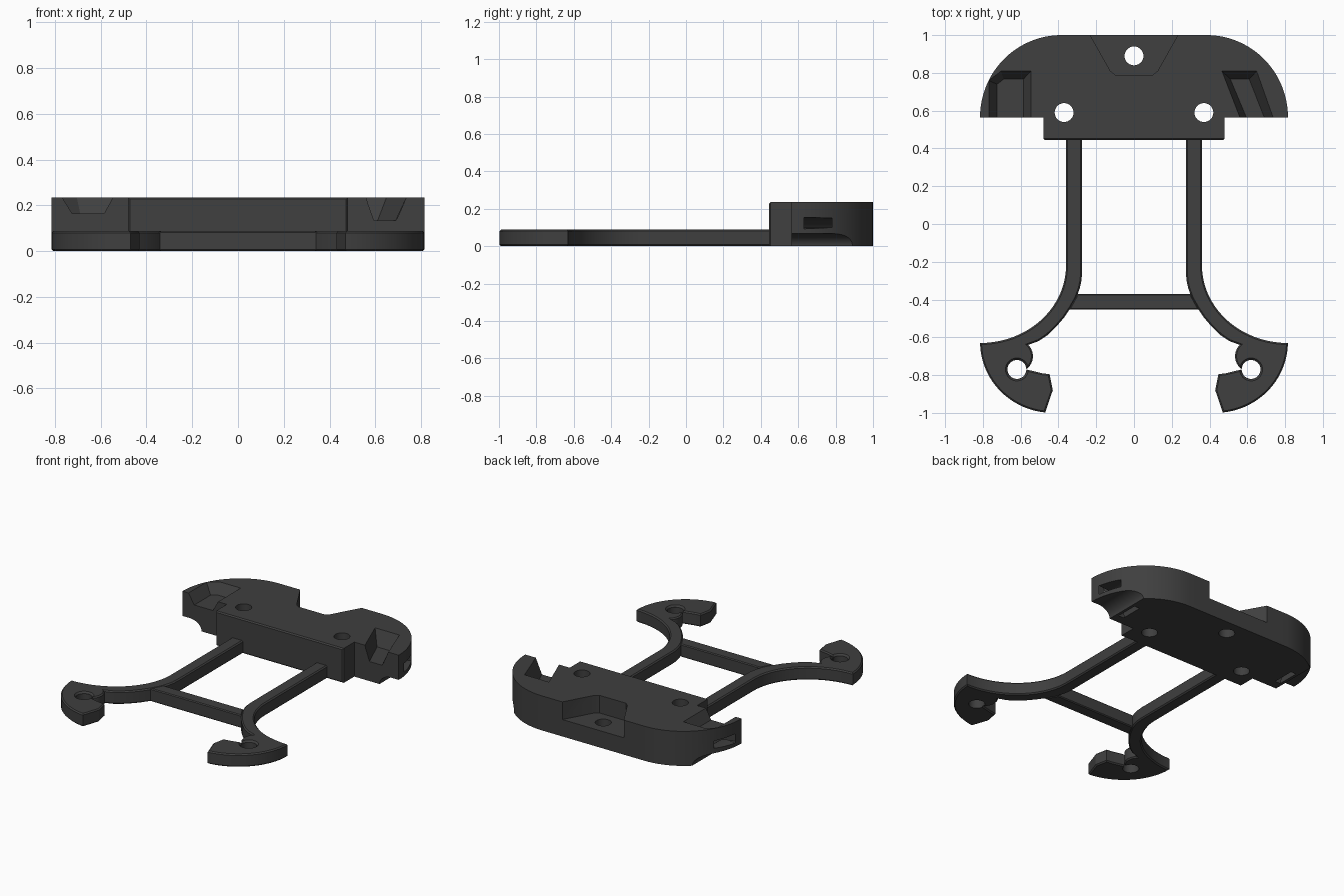
import bpy, bmesh, math

if "Cube" in bpy.data.objects:
    bpy.data.objects.remove(bpy.data.objects["Cube"])

grey = bpy.data.materials.new("dark_grey")
grey.diffuse_color = (0.05, 0.05, 0.05, 1)
grey.use_nodes = True
grey.node_tree.nodes["Principled BSDF"].inputs["Base Color"].default_value = grey.diffuse_color


def arc(cx, cy, rx, ry, a0, a1, n):
    """Points along an elliptical arc, angles in degrees."""
    steps = [math.radians(a0 + (a1 - a0) * i / n) for i in range(n + 1)]
    return [(cx + rx * math.cos(t), cy + ry * math.sin(t)) for t in steps]


def finish(bm, name):
    bmesh.ops.recalc_face_normals(bm, faces=bm.faces)
    mesh = bpy.data.meshes.new(name)
    bm.to_mesh(mesh)
    bm.free()
    mesh.materials.append(grey)
    ob = bpy.data.objects.new(name, mesh)
    bpy.context.collection.objects.link(ob)
    return ob


def loft(name, low, high, bevel=0.0, pick=None):
    """Solid between two matching 3D loops, with chosen edges chamfered."""
    bm = bmesh.new()
    a = [bm.verts.new(p) for p in low]
    b = [bm.verts.new(p) for p in high]
    bm.faces.new(a)
    bm.faces.new(b)
    for i in range(len(a)):
        j = (i + 1) % len(a)
        bm.faces.new((a[i], a[j], b[j], b[i]))
    bmesh.ops.recalc_face_normals(bm, faces=bm.faces)
    if bevel:
        bmesh.ops.bevel(bm, geom=[e for e in bm.edges if pick(e)], offset=bevel,
                        segments=1, affect='EDGES')
    return finish(bm, name)


def slab(name, pts, z0, z1, sx=1, **kw):
    return loft(name, [(sx * x, y, z0) for x, y in pts],
                [(sx * x, y, z1) for x, y in pts], **kw)


def along_y(name, pts, y0, y1, sx):
    return loft(name, [(sx * x, y0, z) for x, z in pts],
                [(sx * x, y1, z) for x, z in pts])


def cut(ob, cutters):
    for c in cutters:
        c.hide_render = True
        m = ob.modifiers.new("cut", 'BOOLEAN')
        m.operation, m.solver, m.object = 'DIFFERENCE', 'EXACT', c
    bpy.context.view_layer.update()
    dg = bpy.context.evaluated_depsgraph_get()
    mesh = bpy.data.meshes.new_from_object(ob.evaluated_get(dg))
    ob.modifiers.clear()
    ob.data = mesh
    for c in cutters:
        bpy.data.objects.remove(c)


def smooth(ob):
    bpy.ops.object.select_all(action='DESELECT')
    ob.select_set(True)
    bpy.context.view_layer.objects.active = ob
    bpy.ops.object.shade_smooth_by_angle(angle=math.radians(30))


def hole(x, y, r=0.05):
    return slab("hole_cutter", arc(x, y, r, r, 0, 348.75, 31), -0.1, 0.4)


def level(edge):
    return abs(edge.verts[0].co.z - edge.verts[1].co.z) < 1e-5


# Main block: rounded back corners and a stepped front
TOP = 0.235
half = [(0.48, 0.445), (0.48, 0.565)] + arc(0.385, 0.565, 0.43, 0.435, 0, 90, 24)
outline = half + [(-x, y) for x, y in reversed(half)]
block = slab("main_block", outline, 0, TOP, bevel=0.008,
             pick=lambda e: all(v.co.y < 0.5 for v in e.verts)
             or (not level(e) and all(abs(v.co.x) < 0.5 for v in e.verts)
                 and e.verts[0].co.y < 0.5))

cutters = [hole(0.37, 0.59), hole(-0.37, 0.59), hole(0, 0.89)]

# Tapered recess at the back of the block
cutters.append(slab("back_recess_cutter",
                    [(-0.26, 1.05), (-0.125, 0.81), (-0.1, 0.79), (0.1, 0.79),
                     (0.125, 0.81), (0.26, 1.05)], 0.115, 0.3))


# Open-fronted pockets with sloping walls
def pocket(name, floor, rim, z):
    return loft(name, [(x, y, z) for x, y in floor], [(x, y, TOP + 0.002) for x, y in rim])


cutters.append(pocket("left_pocket_cutter",
                      [(-0.725, 0.5), (-0.725, 0.74), (-0.69, 0.767), (-0.585, 0.767), (-0.585, 0.5)],
                      [(-0.77, 0.5), (-0.77, 0.76), (-0.705, 0.81), (-0.545, 0.81), (-0.545, 0.5)], 0.165))
cutters.append(pocket("right_pocket_cutter",
                      [(0.51, 0.767), (0.622, 0.5), (0.715, 0.5), (0.61, 0.767)],
                      [(0.465, 0.81), (0.585, 0.5), (0.76, 0.5), (0.65, 0.81)], 0.133))

for s in (1, -1):
    # Scooped underside of each wing
    scoop = [(0.67, -0.05)] + arc(0.76, 0, 0.09, 0.067, 180, 90, 10)
    scoop += [(0.9, 0.067), (0.9, -0.05)]
    cutters.append(along_y("scoop_cutter", scoop, 0.5, 0.95, s))
    # Curved slot running from the wing side to the underside
    slot = [(0.61, -0.05)] + arc(0.76, 0, 0.15, 0.15, 180, 90, 12)
    slot += [(0.9, 0.16), (0.9, 0.08), (0.76, 0.1)]
    slot += arc(0.76, 0, 0.11, 0.1, 100, 180, 10) + [(0.65, -0.05)]
    cutters.append(along_y("slot_cutter", slot, 0.63, 0.78, s))
cut(block, cutters)
smooth(block)

# Arms flaring out to hooked feet
ARM = 0.088
arm_pts = [(0.275, 0.47), (0.36, 0.47)]
arm_pts += arc(0.815, -0.22, 0.455, 0.41, 180, 270, 20)       # outer sweep
arm_pts += arc(0.43, -0.625, 0.385, 0.375, -2, -84, 18)       # foot rim
arm_pts += [(0.43, -0.88), (0.447, -0.795), (0.487, -0.79)]   # toe
arm_pts += arc(0.62, -0.70, 0.085, 0.085, 235, 135, 10)       # bay beside the hole
arm_pts += [(0.505, -0.62), (0.46, -0.59), (0.41, -0.542), (0.37, -0.495), (0.335, -0.443),
            (0.305, -0.39), (0.287, -0.34), (0.278, -0.3), (0.275, -0.26)]
for side, s in (("right", 1), ("left", -1)):
    arm = slab(side + "_arm", arm_pts, 0, ARM, s, bevel=0.008, pick=level)
    sink = loft("countersink_cutter",
                [(x, y, ARM - 0.012) for x, y in arc(s * 0.62, -0.77, 0.051, 0.051, 0, 348.75, 31)],
                [(x, y, ARM + 0.004) for x, y in arc(s * 0.62, -0.77, 0.064, 0.064, 0, 348.75, 31)])
    cut(arm, [hole(s * 0.62, -0.77, 0.05), sink])
    smooth(arm)

# Cross bar tying the arms together
bar = slab("cross_bar", [(-0.30, -0.37), (0.30, -0.37), (0.345, -0.453), (-0.345, -0.453)],
           0, ARM, bevel=0.006, pick=level)
smooth(bar)
